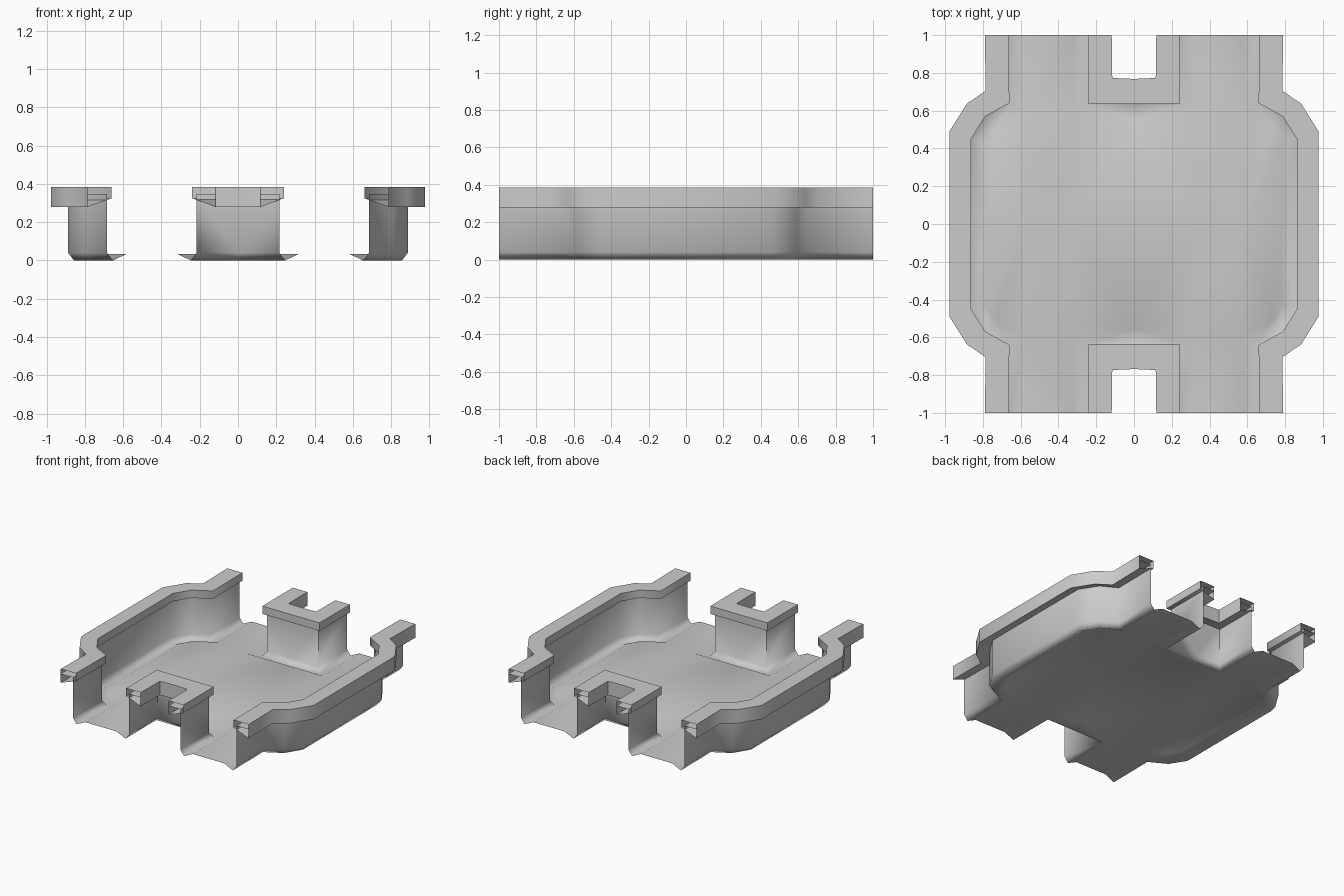
import bpy, bmesh, math
from mathutils import Vector

cube = bpy.data.objects.get("Cube")
if cube:
    bpy.data.objects.remove(cube, do_unlink=True)

# Single stone colour
stone = bpy.data.materials.new("pale grey")
stone.use_nodes = True
GREY = (0.6, 0.6, 0.6, 1)
stone.diffuse_color = GREY
stone.node_tree.nodes["Principled BSDF"].inputs["Base Color"].default_value = GREY

# Rim outlines for one quarter: pool side and far side
SIDE_IN = [(0.663, 1), (0.66, 0.64), (0.787, 0.57), (0.863, 0.45), (0.863, 0)]
SIDE_OUT = [(0.79, 1), (0.785, 0.705), (0.885, 0.637), (0.978, 0.488), (0.978, 0)]
END_IN = [(0.24, 1), (0.24, 0.635), (0, 0.635)]
END_OUT = [(0.118, 1), (0.115, 0.773), (0, 0.768)]
TOP, LIP, SKIRT, SHELF, FLOOR = 0.385, 0.325, 0.28, 0.347, 0.035


def offset(path, dist):
    """Mitred offset; positive moves left of the travel direction."""
    pts = [Vector(p) for p in path]
    normals = []
    for a, b in zip(pts, pts[1:]):
        d = (b - a).normalized()
        normals.append(Vector((-d.y, d.x)))
    result = []
    for i, p in enumerate(pts):
        n = normals[max(i - 1, 0)]
        m = normals[min(i, len(normals) - 1)]
        q = p + (n + m) * dist / (1 + n.dot(m))
        if i == 0:
            q.y = p.y
        elif i == len(pts) - 1:
            q[0 if p.x == 0 else 1] = 0 if p.x == 0 or p.y == 0 else q.y
            if p.x == 0:
                q.y = p.y + n.y * dist
        result.append((q.x, q.y))
    return result


def loft(bm, rows, closed=False):
    """Join rows of (path, height) with quads."""
    grid = [[bm.verts.new((x, y, z)) for x, y in path] for path, z in rows]
    pairs = list(zip(grid, grid[1:]))
    if closed:
        pairs.append((grid[-1], grid[0]))
    for r, s in pairs:
        for i in range(len(r) - 1):
            bm.faces.new((r[i], r[i + 1], s[i + 1], s[i]))


def finish(bm, name, angle):
    bmesh.ops.remove_doubles(bm, verts=bm.verts, dist=0.0005)
    bmesh.ops.recalc_face_normals(bm, faces=bm.faces)
    # Turn the surface so its level faces look up
    if sum(f.normal.z * f.calc_area() for f in bm.faces if abs(f.normal.z) > 0.99) < 0:
        bmesh.ops.reverse_faces(bm, faces=bm.faces)
    mesh = bpy.data.meshes.new(name)
    bm.to_mesh(mesh)
    bm.free()
    obj = bpy.data.objects.new(name, mesh)
    bpy.context.collection.objects.link(obj)
    mesh.materials.append(stone)
    mirror = obj.modifiers.new("mirror", 'MIRROR')
    mirror.use_axis = (True, True, False)
    mirror.merge_threshold = 0.001
    bpy.ops.object.select_all(action='DESELECT')
    obj.select_set(True)
    bpy.context.view_layer.objects.active = obj
    bpy.ops.object.modifier_apply(modifier="mirror")
    bpy.ops.object.shade_smooth_by_angle(angle=math.radians(angle))


# Basin: hidden shelf, wall, gutter and floor as one sheet
bm = bmesh.new()
feet = []
for inner, outer, side in ((SIDE_IN, SIDE_OUT, 1), (END_IN, END_OUT, -1)):
    foot = offset(inner, -0.08 * side)
    feet.append(foot)
    loft(bm, [(outer, SHELF),
              (offset(inner, 0.024 * side), SHELF),
              (offset(inner, 0.024 * side), 0.04),
              (offset(inner, -0.006 * side), 0),
              (foot, FLOOR)])
s, c = feet
mid, near, far = (0, 0), (c[1][0], 0), (s[1][0], 0)
for poly in ([c[0], s[0], s[1], c[1]],
             [c[2], c[1], near, mid],
             [c[1], s[1], far, near],
             [s[1], s[2], s[3], s[4], far]):
    bm.faces.new([bm.verts.new((x, y, FLOOR)) for x, y in poly])
finish(bm, "basin", 80)

# Rims: open-ended coping with a sloping underside
for name, inner, outer in (("side_rims", SIDE_IN, SIDE_OUT), ("end_rims", END_IN, END_OUT)):
    bm = bmesh.new()
    loft(bm, [(inner, TOP), (outer, TOP), (outer, SKIRT), (inner, LIP)], closed=True)
    finish(bm, name, 65)
